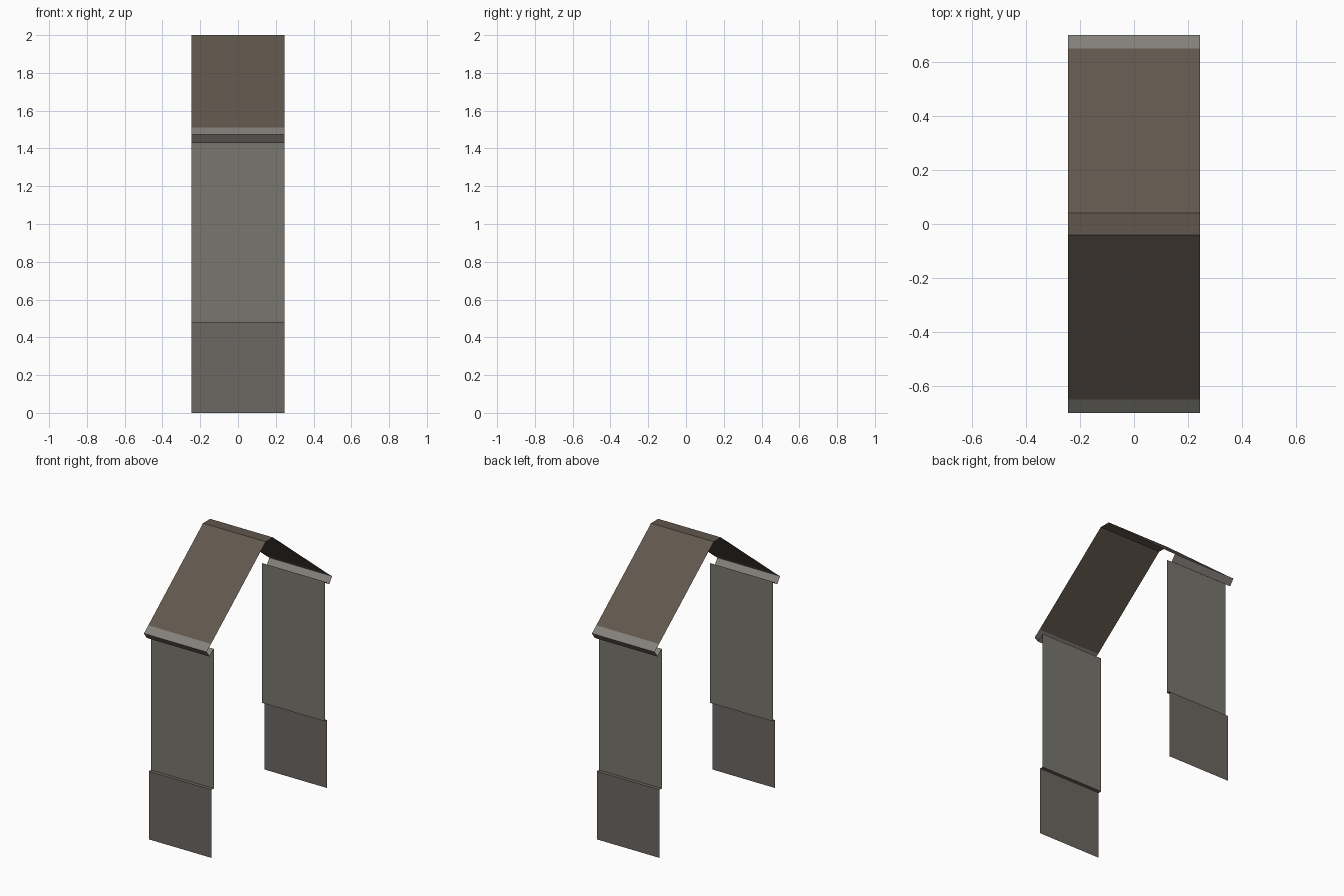
import bpy
import bmesh

if "Cube" in bpy.data.objects:
    bpy.data.objects.remove(bpy.data.objects["Cube"])

HALF_WIDTH = 0.245


def material(name, rgb):
    mat = bpy.data.materials.new(name)
    mat.diffuse_color = (*rgb, 1.0)
    mat.use_nodes = True
    mat.node_tree.nodes["Principled BSDF"].inputs["Base Color"].default_value = mat.diffuse_color
    return mat


def strip(name, profile, mat, mirror=True):
    """Sweep a (y, z) profile along x as an open sheet, mirrored front to back."""
    bm = bmesh.new()
    rows = [[bm.verts.new((x, y, z)) for x in (-HALF_WIDTH, HALF_WIDTH)]
            for y, z in profile]
    for low, high in zip(rows, rows[1:]):
        bm.faces.new((low[0], low[1], high[1], high[0]))
    mesh = bpy.data.meshes.new(name)
    bm.to_mesh(mesh)
    bm.free()
    mesh.materials.append(mat)
    obj = bpy.data.objects.new(name, mesh)
    bpy.context.collection.objects.link(obj)
    if mirror:
        mod = obj.modifiers.new("front_to_back", 'MIRROR')
        mod.use_axis = (False, True, False)
        mod.use_mirror_merge = False
    return obj


roof_mat = material("roof_brown", (0.12, 0.095, 0.075))
wall_mat = material("wall_grey", (0.19, 0.18, 0.155))
base_mat = material("base_grey", (0.15, 0.135, 0.12))
trim_mat = material("trim_grey", (0.23, 0.215, 0.195))

# Wall base with the small ledge on top
strip("wall_base", [(-0.645, 0.0), (-0.645, 0.48), (-0.62, 0.48)], base_mat)

# Upper wall, set slightly inward
strip("upper_wall", [(-0.62, 0.48), (-0.62, 1.466)], wall_mat)

# Eave trim: soffit, fascia and top edge
strip("eave_trim", [(-0.62, 1.466), (-0.668, 1.43), (-0.70, 1.474), (-0.65, 1.512)],
      trim_mat)

# Sloping roof panels and flat ridge
strip("roof_panel", [(-0.65, 1.512), (-0.04, 2.0)], roof_mat)
strip("roof_ridge", [(-0.04, 2.0), (0.04, 2.0)], roof_mat, mirror=False)
